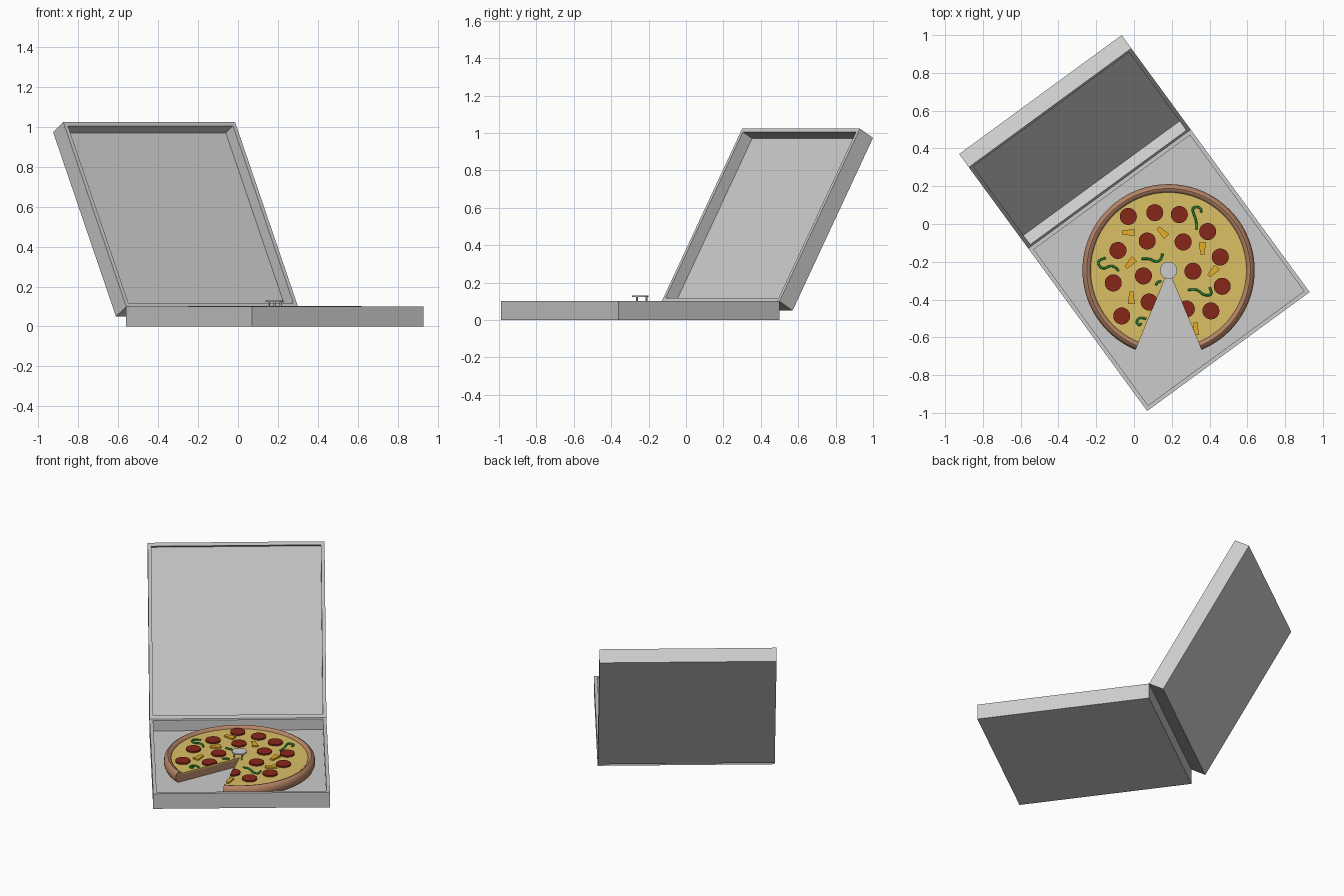
import bpy, bmesh, math
from mathutils import Matrix, Vector

if "Cube" in bpy.data.objects:
    bpy.data.objects.remove(bpy.data.objects["Cube"])

SIDE, DEPTH, WALL = 1.066, 0.10, 0.03
CENTRE = Vector((0.183, -0.245, 0))
HALF = math.radians(22.5)          # half angle of the missing slice
CHEESE_TOP = 0.086


def material(name, r, g, b):
    m = bpy.data.materials.new(name)
    m.diffuse_color = (r, g, b, 1)
    m.use_nodes = True
    m.node_tree.nodes["Principled BSDF"].inputs["Base Color"].default_value = m.diffuse_color
    return m


CRUST = material("baked_crust", 0.46, 0.23, 0.13)
CHEESE = material("cheese", 0.70, 0.53, 0.13)
RED = material("pepperoni_red", 0.25, 0.02, 0.01)
ORANGE = material("orange_pepper", 0.80, 0.42, 0.02)
GREEN = material("green_pepper", 0.02, 0.25, 0.03)


def finish(bm, name, mat=None, smooth=False):
    bmesh.ops.recalc_face_normals(bm, faces=bm.faces)
    me = bpy.data.meshes.new(name)
    bm.to_mesh(me)
    bm.free()
    ob = bpy.data.objects.new(name, me)
    bpy.context.collection.objects.link(ob)
    if mat:
        me.materials.append(mat)
    if smooth:
        bpy.ops.object.select_all(action='DESELECT')
        ob.select_set(True)
        bpy.context.view_layer.objects.active = ob
        bpy.ops.object.shade_smooth_by_angle(angle=math.radians(40))
    return ob


def tray(name, y_mid, tilt):
    """Open tray whose rim lies in the plane of the hinge line."""
    bm = bmesh.new()
    bmesh.ops.create_cube(bm, size=1, matrix=Matrix.Translation((0, y_mid, -DEPTH / 2))
                          @ Matrix.Diagonal((SIDE, SIDE, DEPTH, 1)))
    bm.normal_update()
    top = max(bm.faces, key=lambda f: f.normal.z)
    bmesh.ops.inset_region(bm, faces=[top], thickness=WALL)
    ret = bmesh.ops.extrude_discrete_faces(bm, faces=[top])
    for v in ret["faces"][0].verts:
        v.co.z -= DEPTH - WALL
    ob = finish(bm, name)
    ob.matrix_world = (Matrix.Translation((0.185, -0.245, 0))
                       @ Matrix.Rotation(math.radians(36.2), 4, 'Z')
                       @ Matrix.Translation((0, SIDE / 2, DEPTH))
                       @ Matrix.Rotation(tilt, 4, 'X'))


def partial_lathe(name, profile, mat, steps=84):
    """Closed profile swept round the pizza, leaving out one slice."""
    bm = bmesh.new()
    rings = []
    for i in range(steps + 1):
        a = -math.pi / 2 + HALF + (2 * math.pi - 2 * HALF) * i / steps
        rings.append([bm.verts.new((CENTRE.x + r * math.cos(a), CENTRE.y + r * math.sin(a), z))
                      for r, z in profile])
    n = len(profile)
    for a, b in zip(rings, rings[1:]):
        for k in range(n):
            bm.faces.new((a[k], a[(k + 1) % n], b[(k + 1) % n], b[k]))
    bm.faces.new(rings[0])
    bm.faces.new(rings[-1])
    bmesh.ops.remove_doubles(bm, verts=bm.verts, dist=1e-5)
    finish(bm, name, mat, True)


def prism(name, outline, z0, z1, mat=None, clip=False):
    """Extruded outline, trimmed along the slice cut when asked."""
    bm = bmesh.new()
    f = bm.faces.new([bm.verts.new((x, y, z0)) for x, y in outline])
    ret = bmesh.ops.extrude_face_region(bm, geom=[f])
    for v in ret["geom"]:
        if isinstance(v, bmesh.types.BMVert):
            v.co.z = z1
    if f not in bm.faces or not any(all(abs(v.co.z - z0) < 1e-6 for v in g.verts) for g in bm.faces):
        bm.faces.new([v for v in bm.verts if abs(v.co.z - z0) < 1e-6])
    if clip:
        s = 1 if outline[0][0] > CENTRE.x else -1
        bmesh.ops.bisect_plane(bm, geom=bm.verts[:] + bm.edges[:] + bm.faces[:], plane_co=CENTRE,
                               plane_no=(s * math.cos(HALF), math.sin(HALF), 0), clear_inner=True)
        bmesh.ops.holes_fill(bm, edges=[e for e in bm.edges if e.is_boundary])
    finish(bm, name, mat, True)


def circle(x, y, r, n):
    return [(x + r * math.cos(2 * math.pi * i / n), y + r * math.sin(2 * math.pi * i / n))
            for i in range(n)]


# Box
tray("box_base", -SIDE / 2, 0)
tray("box_lid", SIDE / 2, math.radians(60))

# Pizza with one slice missing
partial_lathe("dough", [(0, 0.031), (0.415, 0.031), (0.415, 0.076), (0, 0.076)], CRUST)
partial_lathe("cheese", [(0, 0.076), (0.418, 0.076), (0.418, CHEESE_TOP), (0, CHEESE_TOP)], CHEESE)
partial_lathe("crust", [(0.408, 0.031), (0.438, 0.031), (0.449, 0.039), (0.455, 0.052),
                        (0.456, 0.068), (0.452, 0.084), (0.444, 0.096), (0.433, 0.102),
                        (0.423, 0.099), (0.415, 0.092), (0.410, 0.082)], CRUST)

# Pepperoni
pepperoni = [(-.03, .04), (.11, .06), (.24, .05), (.39, -.04), (.07, -.09), (.26, -.095),
             (-.085, -.14), (.457, -.175), (-.11, -.312), (.05, -.275), (.312, -.25),
             (.467, -.33), (-.065, -.487), (.08, -.413), (.277, -.45), (.407, -.46)]
for i, (x, y) in enumerate(pepperoni):
    prism(f"pepperoni_{i + 1}", circle(x, y, 0.045, 28), CHEESE_TOP - 0.004, 0.096, RED,
          clip=i in (13, 14))

# Orange pepper chunks: position and direction of the narrow end
chunks = [(-.03, -.045, 180), (.15, -.043, 135), (.362, -.132, 270), (-.02, -.207, 225),
          (.418, -.252, 225), (-.014, -.39, 90), (.325, -.555, 90)]
for i, (x, y, deg) in enumerate(chunks):
    c, s = math.cos(math.radians(deg)), math.sin(math.radians(deg))
    shape = [(-.033, -.019), (.033, -.010), (.033, .010), (-.033, .019)]
    prism(f"orange_chunk_{i + 1}", [(x + c * u - s * v, y + s * u + c * v) for u, v in shape],
          CHEESE_TOP - 0.004, 0.096, ORANGE, clip=i == 6)

# Green pepper strips
strips = [[(.33, -.03), (.335, .01), (.30, .09), (.36, .09), (.355, .06)],
          [(-.15, -.18), (-.20, -.19), (-.17, -.245), (-.11, -.21), (-.08, -.25)],
          [(.04, -.185), (.08, -.18), (.12, -.205), (.15, -.18), (.15, -.155)],
          [(.285, -.35), (.33, -.34), (.37, -.38), (.42, -.375), (.40, -.335)],
          [(.065, -.503), (.03, -.49), (.01, -.52), (.03, -.54), (.04, -.525)],
          [(.115, -.325), (.125, -.30), (.145, -.305)]]
for i, pts in enumerate(strips):
    cu = bpy.data.curves.new(f"green_strip_{i + 1}", 'CURVE')
    cu.dimensions = '3D'
    cu.bevel_depth, cu.bevel_resolution, cu.use_fill_caps = 0.006, 2, True
    sp = cu.splines.new('NURBS')
    sp.points.add(len(pts) - 1)
    for p, (x, y) in zip(sp.points, pts):
        p.co = (x, y, CHEESE_TOP + 0.004, 1)
    sp.order_u, sp.use_endpoint_u, sp.resolution_u = 3, True, 6
    cu.materials.append(GREEN)
    bpy.context.collection.objects.link(bpy.data.objects.new(cu.name, cu))

# Lid support: little three-legged table in the middle of the pizza
prism("support_top", circle(CENTRE.x, CENTRE.y, 0.045, 32), 0.123, 0.131)
for i in range(3):
    a = math.radians(90 + 120 * i)
    prism(f"support_leg_{i + 1}", circle(CENTRE.x + 0.033 * math.cos(a),
          CENTRE.y + 0.033 * math.sin(a), 0.005, 12), 0.075, 0.125)
